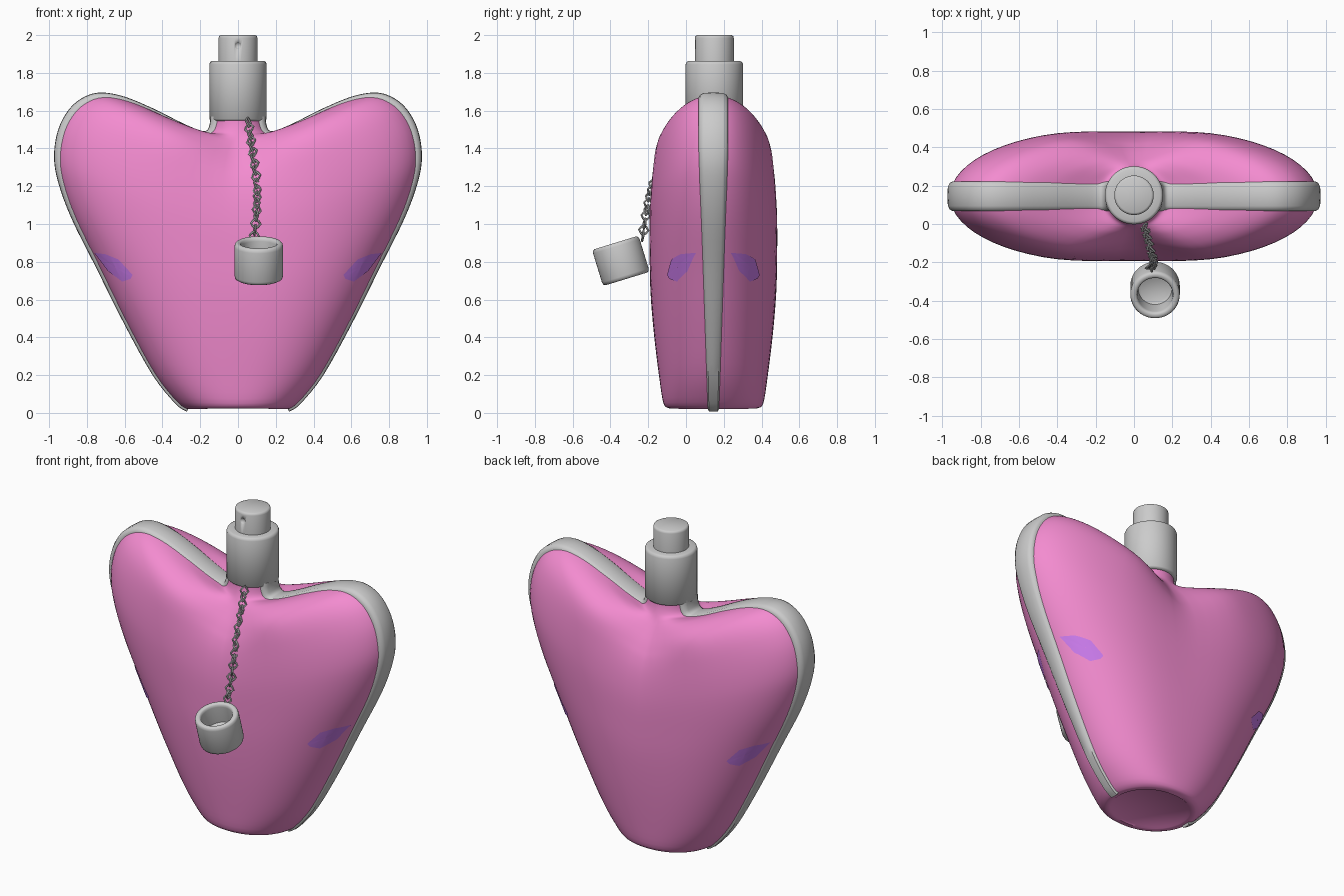
import bpy, bmesh, math
from mathutils import Vector, Matrix
from mathutils.bvhtree import BVHTree

if "Cube" in bpy.data.objects:
    bpy.data.objects.remove(bpy.data.objects["Cube"])

CY = 0.145  # mid plane of the bottle


def material(name, rgb):
    m = bpy.data.materials.new(name)
    m.diffuse_color = (*rgb, 1)
    m.use_nodes = True
    m.node_tree.nodes["Principled BSDF"].inputs["Base Color"].default_value = m.diffuse_color
    return m


def finish(name, bm, mat=None, angle=40):
    bmesh.ops.recalc_face_normals(bm, faces=bm.faces)
    me = bpy.data.meshes.new(name)
    bm.to_mesh(me)
    bm.free()
    ob = bpy.data.objects.new(name, me)
    bpy.context.collection.objects.link(ob)
    if mat:
        me.materials.append(mat)
    bpy.ops.object.select_all(action='DESELECT')
    ob.select_set(True)
    bpy.context.view_layer.objects.active = ob
    bpy.ops.object.shade_smooth_by_angle(angle=math.radians(angle))
    return ob


def loft(rings, bm=None, cap=True):
    bm = bm or bmesh.new()
    vs = [[bm.verts.new(p) for p in r] for r in rings]
    n = len(vs[0])
    for a, b in zip(vs, vs[1:]):
        for i in range(n):
            j = (i + 1) % n
            bm.faces.new((a[i], a[j], b[j], b[i]))
    if cap:
        bm.faces.new(vs[0])
        bm.faces.new(vs[-1])
    return bm


def lathe(name, profile, matrix, n=48):
    rings = [[matrix @ Vector((r * math.cos(2 * math.pi * i / n),
                               r * math.sin(2 * math.pi * i / n), z))
              for i in range(n)] for r, z in profile]
    return finish(name, loft(rings), angle=50)


def spline(pts, sub):
    pts = [Vector(p) for p in pts]
    out = []
    for i in range(len(pts) - 1):
        p0, p1, p2, p3 = (pts[max(i - 1, 0)], pts[i], pts[i + 1],
                          pts[min(i + 2, len(pts) - 1)])
        for k in range(sub):
            t = k / sub
            out.append(0.5 * (2 * p1 + (p2 - p0) * t
                              + (2 * p0 - 5 * p1 + 4 * p2 - p3) * t * t
                              + (3 * p1 - p0 - 3 * p2 + p3) * t ** 3))
    return out + [pts[-1]]


pink = material("pink", (0.9, 0.26, 0.63))
purple = material("purple", (0.6, 0.2, 0.85))

# Heart outline: edge x, edge z, centre z, centre depth, lobe depth, roundness
rows = spline([
    (.27, .008, .025, .235, .235, 2.2), (.33, .05, .05, .264, .264, 2.25),
    (.45, .20, .19, .287, .287, 2.4), (.60, .47, .42, .315, .317, 2.5),
    (.75, .77, .64, .333, .338, 2.55), (.88, 1.03, .83, .337, .347, 2.55),
    (.95, 1.22, .97, .335, .351, 2.5), (.972, 1.36, 1.08, .325, .35, 2.4),
    (.95, 1.50, 1.17, .308, .345, 2.3), (.89, 1.61, 1.24, .285, .338, 2.2),
    (.81, 1.673, 1.29, .26, .325, 2.1), (.72, 1.694, 1.33, .238, .30, 2.0),
    (.60, 1.672, 1.37, .214, .262, 1.85), (.45, 1.61, 1.41, .19, .218, 1.75),
    (.30, 1.535, 1.445, .17, .18, 1.75), (.20, 1.493, 1.475, .156, .157, 1.85),
    (.163, 1.495, 1.505, .145, .145, 2), (.148, 1.53, 1.535, .138, .138, 2),
    (.145, 1.57, 1.57, .135, .135, 2)], 4)

# Outward normals of the outline
normals = []
for i in range(len(rows)):
    d = rows[min(i + 1, len(rows) - 1)] - rows[max(i - 1, 0)]
    normals.append(Vector((d[1], -d[0])).normalized())

# Body
N = 72
rings = []
for r, nm in zip(rows, normals):
    ex, ez = r[0] - .011 * nm[0], max(r[1] - .011 * nm[1], .02)
    ring = []
    for k in range(N):
        a = 2 * math.pi * k / N
        s, c = math.sin(a), math.cos(a)
        v = min(abs(s), 1)
        t = min(v / .5, 1)
        depth = r[3] + (r[4] - r[3]) * t * t * (3 - 2 * t)
        y = depth * math.sqrt(max(1 - v ** r[5], 0))
        ring.append((ex * s, CY - math.copysign(y, c),
                     r[2] + (ez - r[2]) * v ** 1.1))
    rings.append(ring)
# recessed foot
foot = [[(x * f, CY + (y - CY) * f, z) for x, y, _ in rings[0]]
        for f, z in ((.86, .03), (.9, .022))]
bm = loft(foot + rings)
bm.normal_update()
bvh = BVHTree.FromBMesh(bm)
finish("bottle_body", bm, pink, 45)

# Grey edge bands, one per side
for side, label in ((1, "right"), (-1, "left")):
    rings = []
    for r, nm in zip(rows, normals):
        w = .036 + .042 * min(max(r[1], 0) / 1.4, 1)
        prof = [(-.05, -w), (-.025, -w), (-.01, -w + .008), (0, -w * .65),
                (.002, 0), (0, w * .65), (-.01, w - .008), (-.025, w), (-.05, w)]
        rings.append([(side * (r[0] + o * nm[0]), CY + y, max(r[1] + o * nm[1], 0))
                      for o, y in prof])
    finish("edge_band_" + label, loft(rings), angle=50)

# Purple leaf patches laid on the body, front and back, both sides
leaf = [(.758, .847), (.70, .84), (.63, .812), (.555, .73), (.565, .71),
        (.61, .695), (.685, .75)]
mid = (.645, .77)
for side in (1, -1):
    for face in (1, -1):
        edge = []
        for p, q in zip(leaf, leaf[1:] + leaf[:1]):
            edge += [(p[0] + (q[0] - p[0]) * k / 4, p[1] + (q[1] - p[1]) * k / 4)
                     for k in range(4)]
        rings = []
        for f in (.02, .25, .5, .75, 1):
            ring = []
            for x, z in edge:
                px = side * (mid[0] + (x - mid[0]) * f)
                pz = mid[1] + (z - mid[1]) * f
                hit, no, _, _ = bvh.ray_cast(Vector((px, CY - face * 2, pz)),
                                             Vector((0, face, 0)))
                p = hit or Vector((px, CY, pz))
                ring.append(p + Vector((side * .6, -face * .8, 0)) * .005)
            rings.append(ring)
        finish("leaf_patch", loft(rings, cap=False), purple)

# Collar and spray head
T = Matrix.Translation((0, .15, 0))
lathe("neck_collar", [(.13, 1.545), (.143, 1.547), (.152, 1.556), (.152, 1.845),
                      (.147, 1.858), (.137, 1.863), (.09, 1.863)], T)
head = lathe("spray_head", [(.103, 1.85), (.103, 1.985), (.1, 1.995),
                            (.091, 2.0)], T)

# Nozzle dimple
bm = bmesh.new()
bmesh.ops.create_uvsphere(bm, u_segments=16, v_segments=10, radius=.022,
                          matrix=Matrix.Translation((0, .036, 1.945)))
cutter = finish("nozzle_cutter", bm)
cutter.hide_render = True
cutter.hide_set(True)
cut = head.modifiers.new("nozzle", 'BOOLEAN')
cut.operation = 'DIFFERENCE'
cut.object = cutter

# Hanging cap, tilted and hollow
lathe("hanging_cap", [(.115, -.1), (.125, -.094), (.129, -.08), (.129, .08),
                      (.125, .094), (.117, .1), (.103, .1), (.095, .094),
                      (.092, .08), (.088, -.03), (.075, -.04)],
      Matrix.Translation((.11, -.345, .805)) @ Matrix.Rotation(math.radians(17), 4, 'X'))

# Chain of alternating diamond links, kept just in front of the body
path = spline([(.055, -.015, 1.54), (.068, -.06, 1.45), (.085, -.12, 1.33),
               (.1, -.18, 1.2), (.098, -.21, 1.06), (.083, -.232, .91)], 20)
for p in path:
    hit = bvh.ray_cast(Vector((p.x, -2, p.z)), Vector((0, 1, 0)))[0]
    if hit:
        p.y = min(p.y, hit.y - .008)
bm = bmesh.new()
travel, count, gap = 0, 0, .036
for a, b in zip(path, path[1:]):
    travel += (b - a).length
    if travel < count * gap:
        continue
    rot = (b - a).to_track_quat('X', 'Y').to_matrix().to_4x4()
    m = (Matrix.Translation(b) @ rot
         @ Matrix.Rotation(math.radians(45 + 90 * (count % 2)), 4, 'X'))
    rings = []
    for i in range(9):
        t = 2 * math.pi * i / 8
        k = 1 if i % 2 == 0 else .78
        rings.append([m @ Vector(((.028 * k + .006 * math.cos(u)) * math.cos(t),
                                  (.025 * k + .006 * math.cos(u)) * math.sin(t),
                                  .006 * math.sin(u)))
                      for u in (j * math.pi / 3 for j in range(6))])
    loft(rings, bm, cap=False)
    count += 1
bmesh.ops.remove_doubles(bm, verts=bm.verts, dist=.0001)
finish("chain", bm)
